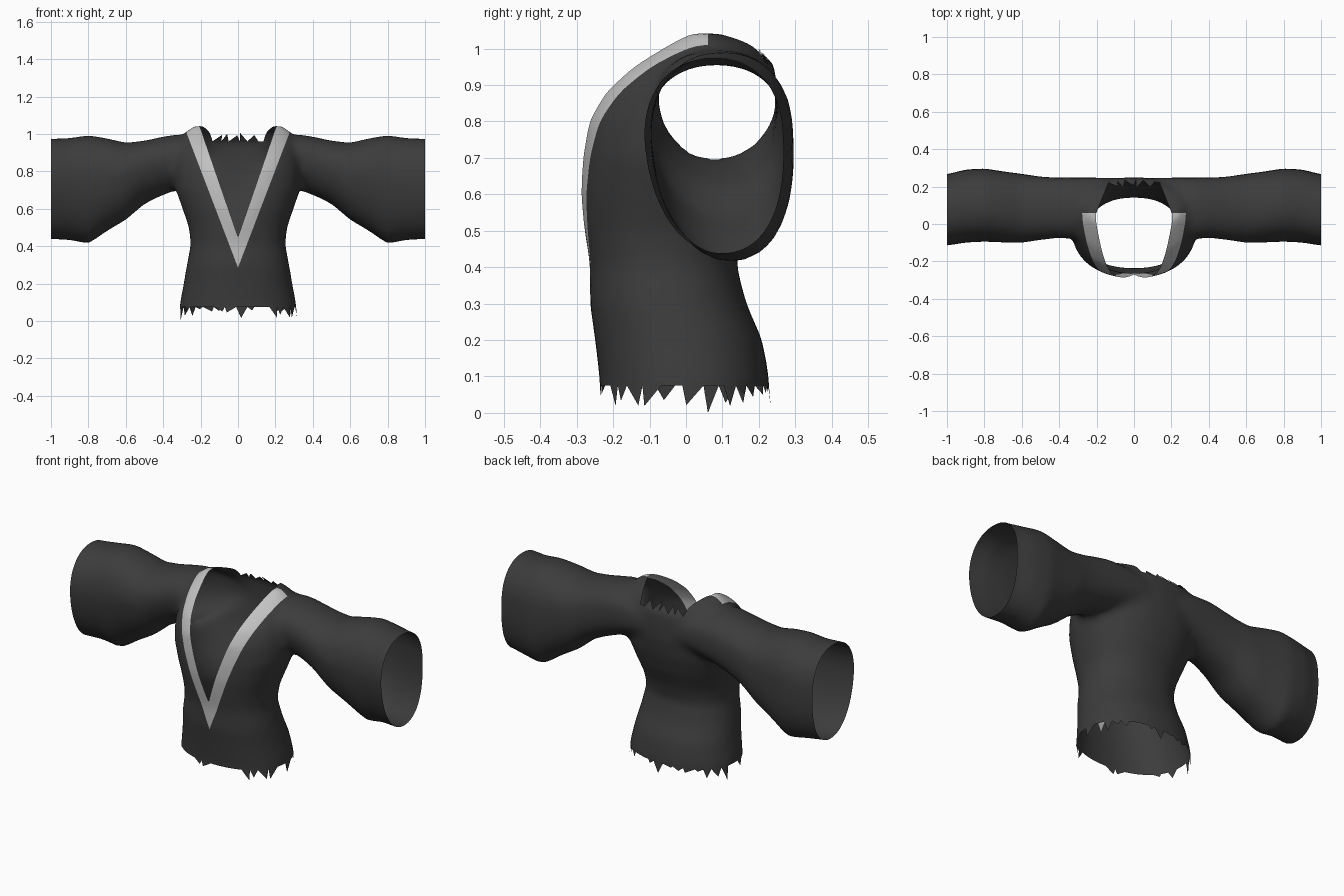
import bpy, bmesh, math, random
from mathutils import Vector

random.seed(4)
cube = bpy.data.objects.get("Cube")
if cube:
    bpy.data.objects.remove(cube)


def material(name, value):
    m = bpy.data.materials.new(name)
    m.use_nodes = True
    colour = (value, value, value, 1)
    m.diffuse_color = colour
    bsdf = m.node_tree.nodes["Principled BSDF"]
    bsdf.inputs["Base Color"].default_value = colour
    bsdf.inputs["Roughness"].default_value = 0.9
    return m


def power(v, e):
    return math.copysign(abs(v) ** e, v)


def loft(bm, rings):
    """Skin closed rings of points and cap both ends."""
    rows = [[bm.verts.new(p) for p in ring] for ring in rings]
    n = len(rows[0])
    for a, b in zip(rows, rows[1:]):
        for i in range(n):
            j = (i + 1) % n
            bm.faces.new((a[i], a[j], b[j], b[i]))
    bm.faces.new(rows[0][::-1])
    bm.faces.new(rows[-1])


ANGLES = [math.tau * i / 40 for i in range(40)]


def torso_ring(z, half, front, back):
    mid, depth = (front + back) / 2, (back - front) / 2
    return [(half * power(math.cos(a), 0.9), mid + depth * power(math.sin(a), 0.9), z) for a in ANGLES]


def sleeve_ring(x, low, high, front, back):
    # egg section, widest above the middle, its lower tip drifting back
    mid, depth = (front + back) / 2, (back - front) / 2
    zc = low + 0.6 * (high - low)
    ring = []
    for a in ANGLES:
        s = math.sin(a)
        rise = high - zc if s > 0 else zc - low
        ring.append((x, mid + depth * power(math.cos(a), 0.9) + 0.025 * max(0, -s),
                     zc + rise * power(s, 0.92)))
    return ring


# height, half width, front, back
TORSO = [(-0.1, .33, -.23, .234), (0.1, .31, -.238, .228), (0.2, .291, -.25, .21),
         (0.3, .274, -.264, .166), (0.41, .253, -.264, .138), (0.5, .263, -.279, .16),
         (0.6, .297, -.291, .203), (0.7, .332, -.289, .234), (0.8, .336, -.279, .25),
         (0.88, .33, -.24, .25), (0.95, .318, -.17, .245), (1.01, .28, -.08, .205),
         (1.042, .24, -.015, .115)]
# distance out, bottom, top, front, back
SLEEVE = [(.1, .78, .95, .0, .245), (.22, .74, .985, -.04, .247), (.33, .7, .998, -.08, .247),
          (.42, .665, .982, -.077, .247), (.5, .625, .964, -.087, .252), (.6, .54, .953, -.102, .267),
          (.7, .48, .977, -.1, .28), (.8, .412, .994, -.095, .296), (.9, .432, .978, -.1, .29),
          (1.0, .437, .975, -.117, .264), (1.1, .44, .972, -.117, .262)]

# Solid body and sleeves, fused into one skin
bm = bmesh.new()
loft(bm, [torso_ring(*r) for r in TORSO])
for side in (1, -1):
    loft(bm, [sleeve_ring(side * r[0], *r[1:]) for r in SLEEVE])
bmesh.ops.recalc_face_normals(bm, faces=bm.faces)
mesh = bpy.data.meshes.new("robe_top")
bm.to_mesh(mesh)
bm.free()
robe = bpy.data.objects.new("robe_top", mesh)
bpy.context.collection.objects.link(robe)
remesh = robe.modifiers.new("fuse", 'REMESH')
remesh.mode = 'VOXEL'
remesh.voxel_size = 0.02
soft = robe.modifiers.new("soften", 'SMOOTH')
soft.factor = 0.5
soft.iterations = 9
fused = bpy.data.meshes.new_from_object(robe.evaluated_get(bpy.context.evaluated_depsgraph_get()))
robe.modifiers.clear()
robe.data = fused
bpy.data.meshes.remove(mesh)
fused.materials.clear()
fused.materials.append(material("dark_cloth", 0.045))
fused.materials.append(material("grey_trim", 0.54))

bm = bmesh.new()
bm.from_mesh(fused)


def cut(point, normal, keep=lambda c: True, clear=False):
    faces = [f for f in bm.faces if keep(f.calc_center_median())]
    geom = set(faces)
    for f in faces:
        geom.update(f.edges)
        geom.update(f.verts)
    bmesh.ops.bisect_plane(bm, geom=list(geom), dist=1e-5, plane_co=point,
                           plane_no=normal, clear_outer=clear)


# Open the cuffs and the hem
HEM, NAPE, TRIM_END = 0.075, 0.96, 0.06
for side in (1, -1):
    cut((side, 0, 0), (side, 0, 0), clear=True)
cut((0, 0, HEM), (0, 0, -1), clear=True)

# Score the neckline: two lines per side for the trim, then the nape
INNER, OUTER = (0.45, 0.345), (0.285, 0.382)
cut((0, 0, 0), (1, 0, 0))
cut((0, TRIM_END, 0), (0, 1, 0), lambda c: c.z > 0.9 and abs(c.x) < 0.4)
for side in (1, -1):
    for tip, slope in (INNER, OUTER):
        cut((0, 0, tip), (side, 0, -slope),
            lambda c: c.x * side > 0 and c.y < TRIM_END and c.z > 0.2 and abs(c.x) < 0.4)
    cut((side * 0.225, 0, 0), (side, 0.4, 0),
        lambda c: c.x * side > 0 and c.y > TRIM_END and c.z > 0.9)
cut((0, 0, NAPE), (0, 0, 1), lambda c: abs(c.x) < 0.3 and c.y > TRIM_END)

# Colour the trim and remove the neck opening
opening = []
for f in bm.faces:
    c = f.calc_center_median()
    x = abs(c.x)
    f.material_index = 0
    if c.y < TRIM_END:
        if x < (c.z - INNER[0]) * INNER[1]:
            opening.append(f)
        elif x < (c.z - OUTER[0]) * OUTER[1] and x < 0.32:
            f.material_index = 1
    elif c.z > NAPE and x < 0.225 - 0.4 * c.y:
        opening.append(f)
bmesh.ops.delete(bm, geom=opening, context='FACES')


def ragged(test, width, lengths, direction, lean, chance):
    """Add torn points along the open edges that pass the test."""
    verts = {v for e in bm.edges if e.is_boundary and all(test(v.co) for v in e.verts) for v in e.verts}
    order = sorted(verts, key=lambda v: math.atan2(v.co.x, v.co.y))
    run = []
    for v in order:
        run.append(v)
        if (run[-1].co - run[0].co).length < width * random.uniform(0.7, 1.3):
            continue
        if random.random() < chance:
            mid = (run[0].co + run[-1].co) / 2
            out = Vector((mid.x, mid.y, 0)).normalized()
            length = random.uniform(*lengths)
            slide = (run[-1].co - run[0].co) * random.uniform(-0.4, 0.4)
            tip = bm.verts.new(mid + slide + out * lean * length + Vector((0, 0, direction * length)))
            for a, b in zip(run, run[1:]):
                bm.faces.new((a, b, tip))
        run = [v]


# Torn hem and torn nape
ragged(lambda p: abs(p.z - HEM) < 1e-3, 0.045, (0.01, 0.06), -1, 0.1, 0.55)
ragged(lambda p: abs(p.z - NAPE) < 1e-3 and p.y > 0.1 and abs(p.x) < 0.2,
       0.042, (0.025, 0.045), 1, -0.9, 1.0)

# Rest the lowest point on the ground
lowest = min(bm.verts, key=lambda v: v.co.z)
lowest.co.z = 0
bmesh.ops.recalc_face_normals(bm, faces=bm.faces)
for f in bm.faces:
    f.smooth = True
bm.to_mesh(fused)
bm.free()
fused.name = "robe_top"
